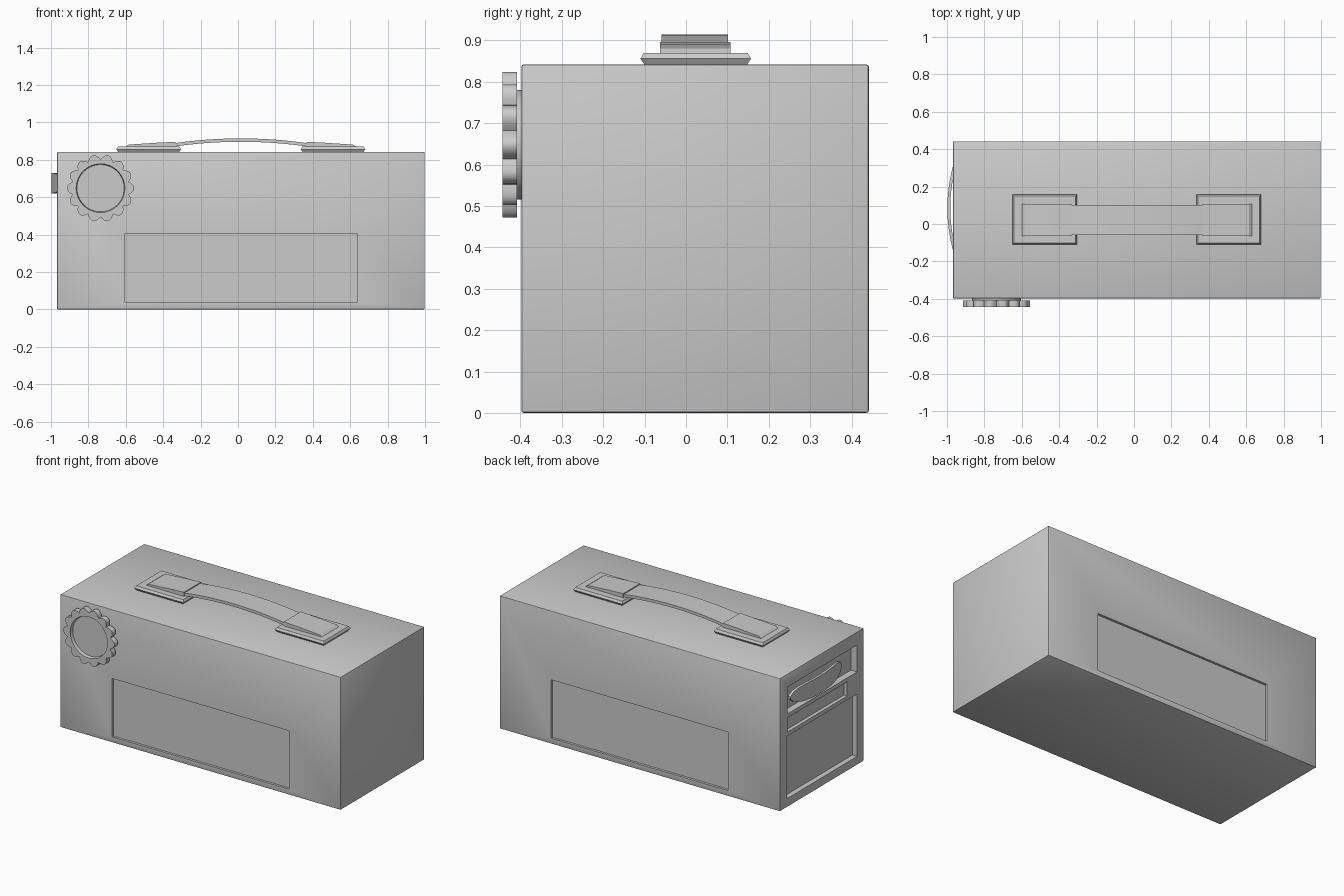
import bpy, bmesh, math

if "Cube" in bpy.data.objects:
    bpy.data.objects.remove(bpy.data.objects["Cube"])


def loft(name, rings, smooth=True):
    """Skin a list of equal-length point rings and cap both ends."""
    bm = bmesh.new()
    vr = [[bm.verts.new(p) for p in ring] for ring in rings]
    n = len(vr[0])
    for a, b in zip(vr, vr[1:]):
        for i in range(n):
            j = (i + 1) % n
            bm.faces.new((a[i], a[j], b[j], b[i]))
    bm.faces.new(vr[0])
    bm.faces.new(vr[-1])
    bmesh.ops.recalc_face_normals(bm, faces=bm.faces)
    me = bpy.data.meshes.new(name)
    bm.to_mesh(me)
    bm.free()
    ob = bpy.data.objects.new(name, me)
    bpy.context.collection.objects.link(ob)
    if smooth:
        activate(ob)
        bpy.ops.object.shade_smooth_by_angle(angle=math.radians(30))
    return ob


def activate(ob):
    bpy.ops.object.select_all(action='DESELECT')
    ob.select_set(True)
    bpy.context.view_layer.objects.active = ob


def rect(x0, x1, y0, y1, z):
    return [(x0, y0, z), (x1, y0, z), (x1, y1, z), (x0, y1, z)]


def box(name, x, y, z):
    return loft(name, [rect(*x, *y, z[0]), rect(*x, *y, z[1])], False)


def cut(ob, x, y, z):
    """Carve a box-shaped recess."""
    cutter = box("cutter", x, y, z)
    cutter.hide_render = True
    m = ob.modifiers.new("recess", 'BOOLEAN')
    m.operation, m.solver, m.object = 'DIFFERENCE', 'EXACT', cutter
    activate(ob)
    bpy.ops.object.modifier_apply(modifier=m.name)
    bpy.data.objects.remove(cutter, do_unlink=True)


# Case body with softened edges
body = box("case_body", (-0.968, 0.998), (-0.398, 0.442), (0, 0.842))
bev = body.modifiers.new("soft_edges", 'BEVEL')
bev.width, bev.segments = 0.006, 2
activate(body)
bpy.ops.object.modifier_apply(modifier=bev.name)

# Front and back panel recesses
cut(body, (-0.605, 0.636), (-0.5, -0.383), (0.036, 0.406))
cut(body, (-0.605, 0.636), (0.427, 0.5), (0.036, 0.406))
# Left end: latch well, slot and large lower panel
cut(body, (-1.1, -0.925), (-0.33, 0.365), (0.59, 0.76))
cut(body, (-1.1, -0.945), (-0.23, 0.365), (0.475, 0.565))
cut(body, (-1.1, -0.935), (-0.33, 0.37), (0.055, 0.45))
activate(body)
bpy.ops.object.shade_smooth_by_angle(angle=math.radians(30))

# Bowed latch strap in the left end
rings = []
for i in range(21):
    t = -1 + i / 10
    y = 0.06 + 0.27 * t
    x = -0.998 + 0.03 * ((y - 0.085) / 0.225) ** 2
    h = 0.055 * math.sqrt(max(1 - t ** 4, 0.02))
    rings.append([(x, y, 0.675 - h), (x, y, 0.675 + h),
                  (x + 0.016, y, 0.675 + h), (x + 0.016, y, 0.675 - h)])
loft("side_latch", rings)

# Scalloped knob with dished face
KX, KZ, N = -0.735, 0.648, 14 * 8


def knob_ring(y, r, lobe=0):
    pts = []
    for i in range(N):
        a = 2 * math.pi * i / N
        rr = r + lobe * abs(math.sin(7 * a))
        pts.append((KX + rr * math.sin(a), y, KZ + rr * math.cos(a)))
    return pts


loft("knob", [knob_ring(-0.409, 0.154, 0.026), knob_ring(-0.444, 0.154, 0.026),
              knob_ring(-0.444, 0.13), knob_ring(-0.424, 0.126)])
loft("knob_base", [knob_ring(-0.39, 0.132), knob_ring(-0.41, 0.132)])

# Carry handle: arched strap between two mounts
HX = 0.015
us = [-0.37 + 0.74 * i / 24 for i in range(25)]
strap = []
for u in us:
    top = 0.914 - 0.2 * u * u
    strap.append([(HX + u, y, z) for y, z in
                  ((-0.059, top - 0.018), (0.101, top - 0.018), (0.101, top), (-0.059, top))])
loft("handle_strap", strap)

for s, side in ((-1, "left"), (1, "right")):
    # Chamfered mounting plate
    plate = []
    for z, inset in ((0.838, 0.012), (0.856, 0), (0.870, 0.008)):
        xa, xb = sorted((HX + s * (0.32 + inset), HX + s * (0.665 - inset)))
        plate.append(rect(xa, xb, -0.11 + inset, 0.157 - inset, z))
    loft(side + "_handle_plate", plate)
    # Tapered sleeve gripping the strap end
    prof = ((0.35, 0.865), (0.35, 0.896), (0.45, 0.891), (0.6, 0.881), (0.622, 0.865))
    loft(side + "_handle_sleeve",
         [[(HX + s * u, y, z) for u, z in prof] for y in (-0.063, 0.107)])
